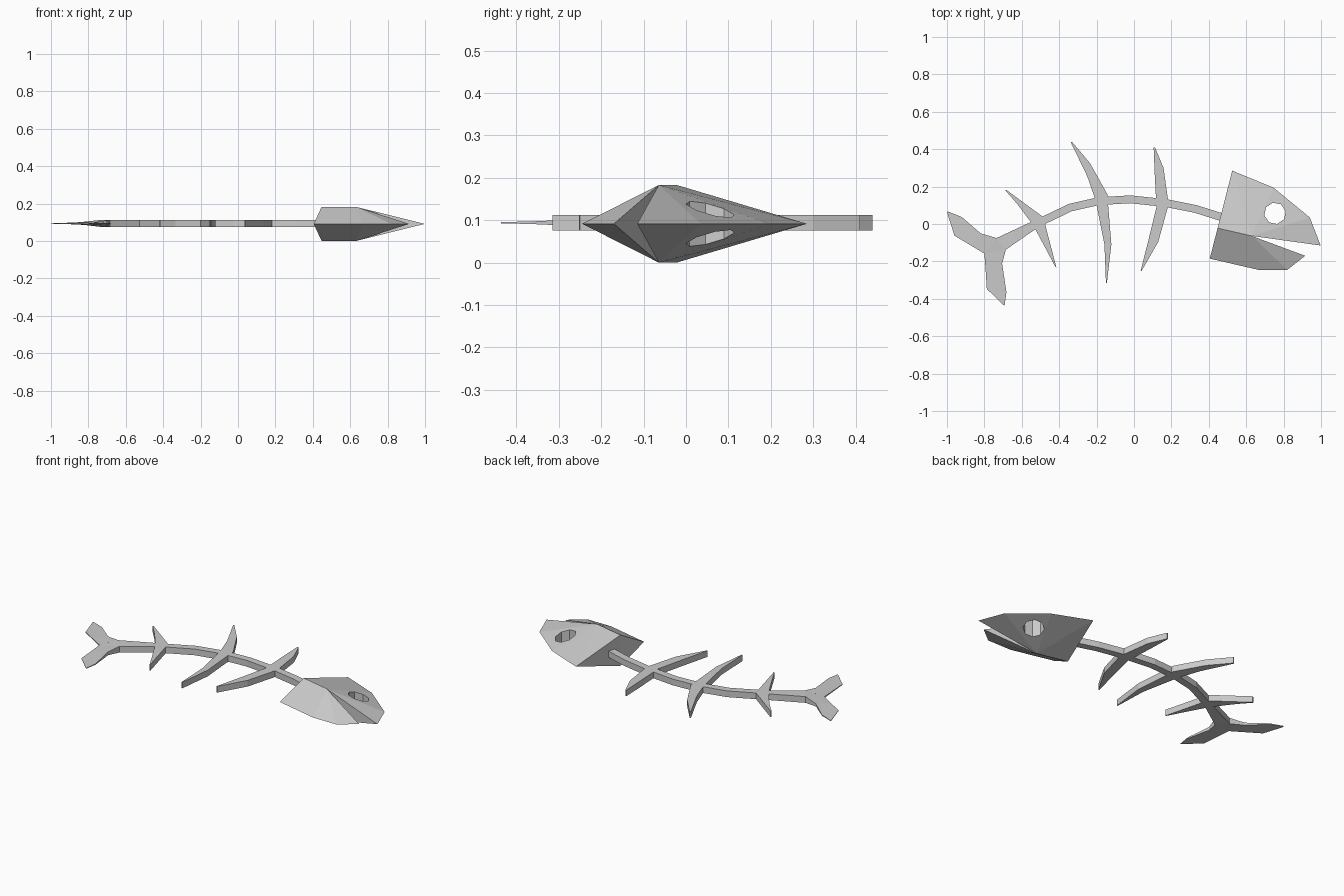
import bpy, bmesh
from mathutils import Vector

if "Cube" in bpy.data.objects:
    bpy.data.objects.remove(bpy.data.objects["Cube"])

MID = 0.094    # height of the flat bones
HEAD = 0.0915  # height of the head outline


def make_object(name, verts, faces):
    mesh = bpy.data.meshes.new(name)
    bm = bmesh.new()
    vs = [bm.verts.new(v) for v in verts]
    for f in faces:
        bm.faces.new([vs[i] for i in f])
    bmesh.ops.recalc_face_normals(bm, faces=bm.faces)
    bm.to_mesh(mesh)
    bm.free()
    ob = bpy.data.objects.new(name, mesh)
    bpy.context.collection.objects.link(ob)
    return ob


def bone(name, stations):
    """Flat strip: each station is (x1, y1, x2, y2, half height 1, half height 2)."""
    verts, faces = [], []
    for x1, y1, x2, y2, h1, h2 in stations:
        verts += [(x1, y1, MID + h1), (x2, y2, MID + h2),
                  (x2, y2, MID - h2), (x1, y1, MID - h1)]
    for s in range(len(stations) - 1):
        a, b = 4 * s, 4 * s + 4
        faces += [(a + i, a + (i + 1) % 4, b + (i + 1) % 4, b + i) for i in range(4)]
    n = len(verts)
    faces += [(3, 2, 1, 0), (n - 4, n - 3, n - 2, n - 1)]
    return make_object(name, verts, faces)


# Spine: offset a centre path to both sides, widening at the tail
H = 0.0185
path = [Vector(p) for p in [(-0.71, -0.106), (-0.52, 0.002), (-0.34, 0.088), (-0.19, 0.122),
                            (-0.02, 0.132), (0.17, 0.112), (0.33, 0.08), (0.49, 0.03)]]
spine = [(-0.735, -0.075, -0.685, -0.137, H, H)]
for i in range(1, len(path)):
    d = (path[min(i + 1, len(path) - 1)] - path[i - 1]).normalized()
    n = Vector((-d.y, d.x)) * 0.021
    a, b = path[i] + n, path[i] - n
    spine.append((a.x, a.y, b.x, b.y, H, H))
bone("spine", spine)

# Ribs: left and right edge of each crescent, tip to tip
ribs = {
    "rib_rear": [(-0.688, 0.18, -0.682, 0.182), (-0.625, 0.108, -0.602, 0.123),
                 (-0.54, -0.005, -0.485, 0.037), (-0.465, -0.145, -0.447, -0.11),
                 (-0.42, -0.23, -0.415, -0.232)],
    "rib_middle": [(-0.338, 0.437, -0.332, 0.44), (-0.25, 0.255, -0.235, 0.325),
                   (-0.205, 0.125, -0.143, 0.16), (-0.158, -0.11, -0.121, -0.11),
                   (-0.15, -0.315, -0.145, -0.315)],
    "rib_front": [(0.105, 0.41, 0.112, 0.41), (0.11, 0.28, 0.158, 0.30),
                  (0.12, 0.09, 0.185, 0.105), (0.075, -0.095, 0.13, -0.095),
                  (0.035, -0.252, 0.041, -0.25)],
}
for name, edges in ribs.items():
    bone(name, [(*e, H, H) for e in edges])

# Forked tail, thinning towards the tips
T = 0.0015
bone("tail_hub", [(-0.735, -0.075, -0.685, -0.137, H, H), (-0.80, -0.155, -0.797, -0.159, 0.004, 0.004)])
bone("tail_upper_fin", [(-0.735, -0.075, -0.80, -0.158, H, 0.004), (-0.82, -0.05, -0.88, -0.11, 0.008, 0.003),
                        (-0.92, 0.037, -0.96, -0.062, 0.003, T), (-0.995, 0.067, -1.0, 0.063, T, T)])
bone("tail_lower_fin", [(-0.685, -0.137, -0.80, -0.158, H, 0.004), (-0.705, -0.212, -0.793, -0.25, 0.01, 0.003),
                        (-0.682, -0.365, -0.787, -0.347, 0.003, T), (-0.692, -0.436, -0.697, -0.434, T, T)])

# Head: flat outline with a ridge above and below, and an open wedge for the mouth
outline = [(0.525, 0.285), (0.745, 0.195), (0.94, 0.035), (0.998, -0.115),
           (0.915, -0.17), (0.82, -0.245), (0.665, -0.245), (0.405, -0.185)]
verts = [(x, y, HEAD) for x, y in outline]
faces = [(3, 9, 11), (9, 4, 11), (8, 0, 10), (8, 10, 7)]
for sign in (1, -1):
    r = len(verts)  # ridge back
    m = r + 1       # mouth corner
    verts += [(0.447, -0.022, HEAD + sign * HEAD), (0.63, -0.064, HEAD + sign * HEAD)]
    faces += [(r, m, 0), (m, 1, 0), (m, 2, 1), (m, 3, 2),
              (m, 5, 4), (m, 6, 5), (r, 6, m), (r, 7, 6)]
head = make_object("head", verts, faces)

# Eye hole straight through the head
bpy.ops.mesh.primitive_cylinder_add(vertices=8, radius=0.058, depth=0.6,
                                    location=(0.754, 0.057, HEAD), rotation=(0, 0, 0.2))
cutter = bpy.context.object
cutter.name = "eye_cutter"
cutter.hide_render = True
cut = head.modifiers.new("eye_hole", 'BOOLEAN')
cut.operation = 'DIFFERENCE'
cut.solver = 'EXACT'
cut.object = cutter
bpy.context.view_layer.objects.active = head
bpy.ops.object.modifier_apply(modifier=cut.name)
bpy.data.objects.remove(cutter)
